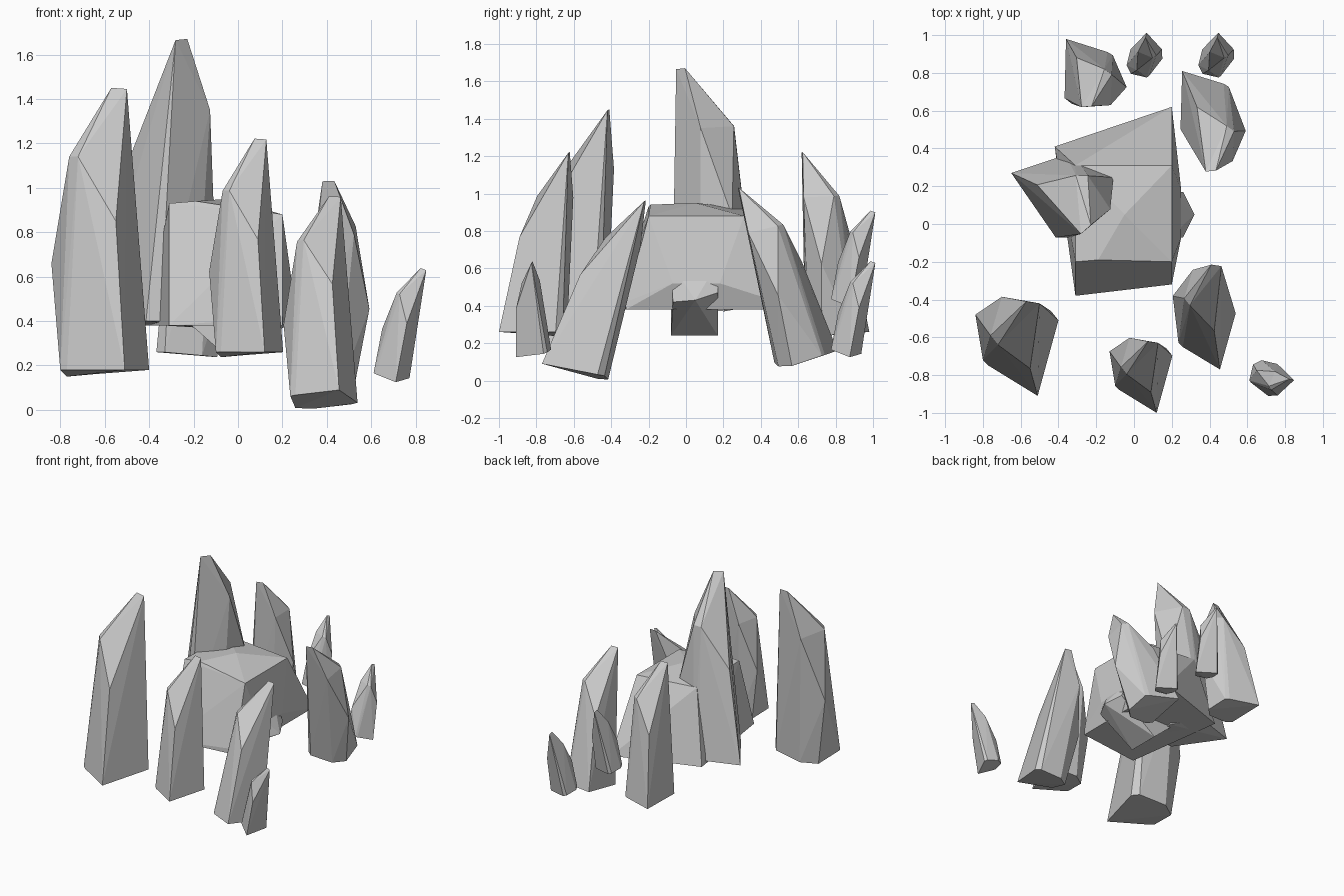
import bpy, bmesh
from math import radians
from mathutils import Matrix, Vector

if "Cube" in bpy.data.objects:
    bpy.data.objects.remove(bpy.data.objects["Cube"])

# Facetted crystal prototype, measured from its front base corner
SHARD = [
    # base outline
    (0, 0, 0), (-.26, .16, 0), (-.29, .19, 0), (-.26, .41, -.03),
    (-.15, .48, -.02), (.07, .45, 0), (.11, .40, 0),
    # shoulders
    (-.04, .145, .67), (-.21, .27, .96), (-.25, .32, .96), (-.33, .43, .48),
    (-.19, .525, .95), (.05, .45, .67), (.01, .475, .68),
    # tip
    (-.06, .50, 1.27), (.01, .49, 1.265),
]

# Central slab and the wedge beneath it
SLAB = [
    (-.31, -.38, .38), (.20, -.32, .38), (.20, .62, .38), (-.42, .41, .38),
    (.20, -.32, .42), (.20, -.20, .88), (.20, .31, .88),
    (-.31, -.20, .93), (-.31, .31, .92), (-.05, .05, .95), (-.19, -.19, .94),
    (.25, .18, .52), (.25, -.07, .52),
]
WEDGE = [
    (.18, -.08, .63), (.18, .17, .63), (.32, .05, .43), (.26, .17, .47),
    (.26, -.07, .42), (-.05, -.08, .24), (-.05, .17, .24),
    (-.22, -.08, .39), (-.22, .17, .39),
]


def hull(name, points):
    """Flat-faced convex solid through the given points."""
    bm = bmesh.new()
    for p in points:
        bm.verts.new(p)
    bmesh.ops.convex_hull(bm, input=bm.verts)
    loose = [v for v in bm.verts if not v.link_faces]
    bmesh.ops.delete(bm, geom=loose, context='VERTS')
    bmesh.ops.dissolve_limit(bm, angle_limit=radians(3), verts=bm.verts, edges=bm.edges)
    bmesh.ops.recalc_face_normals(bm, faces=bm.faces)
    mesh = bpy.data.meshes.new(name)
    bm.to_mesh(mesh)
    bm.free()
    obj = bpy.data.objects.new(name, mesh)
    bpy.context.collection.objects.link(obj)
    return obj


def shard(name, corner, size, spin=0, lean_x=0, lean_y=0, twist=0):
    """Crystal with its front base corner placed at 'corner'."""
    m = (Matrix.Translation(corner)
         @ Matrix.Rotation(radians(spin), 4, 'Z')
         @ Matrix.Rotation(radians(lean_y), 4, 'Y')
         @ Matrix.Rotation(radians(lean_x), 4, 'X')
         @ Matrix.Rotation(radians(twist), 4, 'Z')
         @ Matrix.Scale(size, 4))
    return hull(name, [m @ Vector(p) for p in SHARD])


# Centre
hull("central_slab", SLAB)
hull("slab_wedge", WEDGE)

# Upright crystals
shard("tall_spire", (-.65, .27, .40), 1.0, spin=-130)
shard("front_left_crystal", (-.51, -.91, .18), 1.0)
shard("front_middle_crystal", (.12, -1.0, .26), .757)
shard("back_left_crystal", (-.36, .98, .26), .757, spin=194)

# Leaning crystals
shard("front_right_crystal", (.455, -.77, .09), .757, lean_x=-11)
shard("back_right_crystal", (.255, .81, .16), .757, spin=194, lean_x=-11)

# Small leaning splinters
for name, corner, spin in (("small_splinter_right", (.71, -.91, .125), 0),
                           ("small_splinter_back_low", (.53, .875, .125), 90),
                           ("small_splinter_back_high", (.15, .875, .395), 90)):
    shard(name, corner, .39, spin=spin, lean_x=12, lean_y=13, twist=-5)
